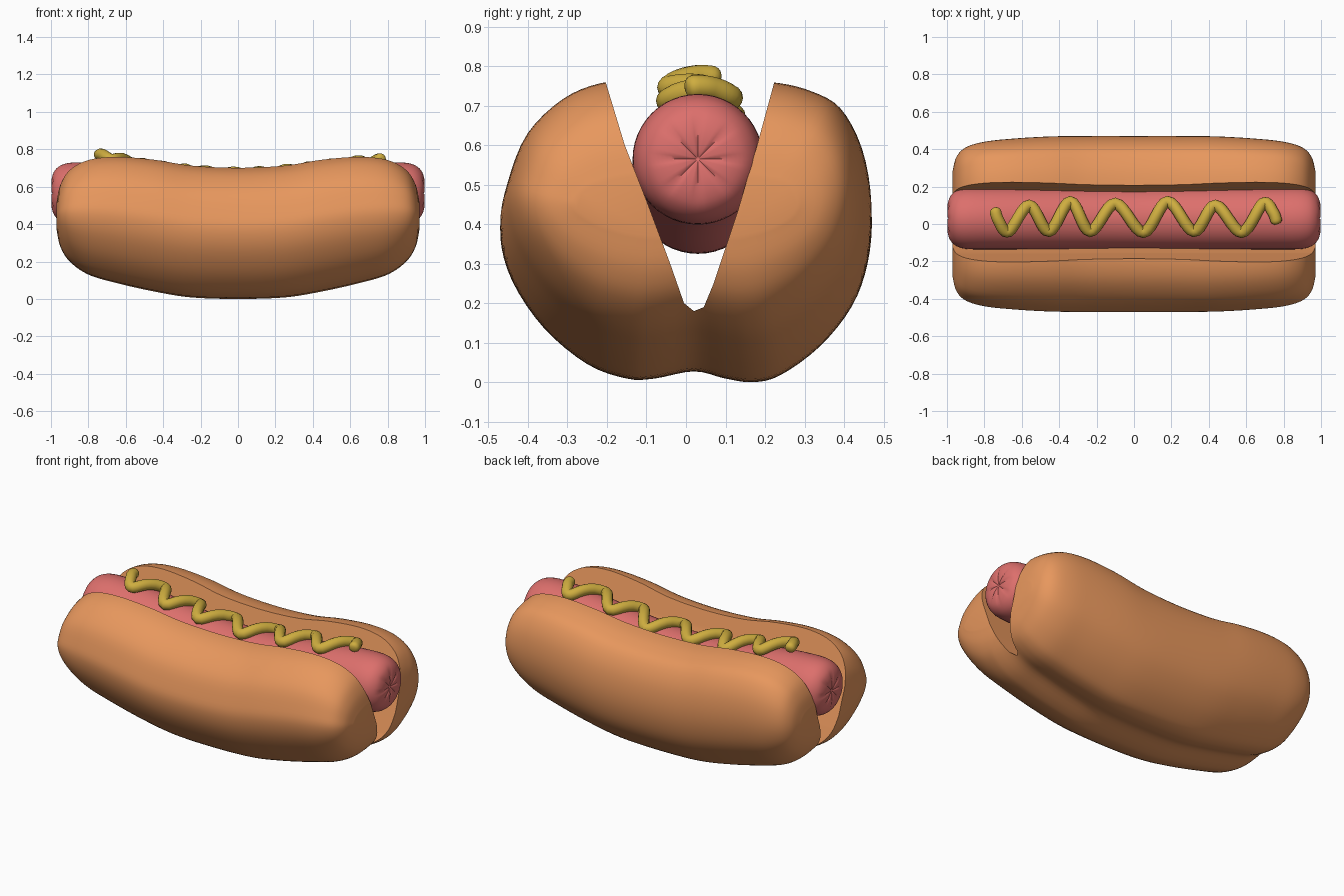
import bpy, math
from math import sin, cos, pi, sqrt
from mathutils import Vector

if "Cube" in bpy.data.objects:
    bpy.data.objects.remove(bpy.data.objects["Cube"])


def material(name, rgb):
    m = bpy.data.materials.new(name)
    m.diffuse_color = (*rgb, 1)
    m.use_nodes = True
    m.node_tree.nodes["Principled BSDF"].inputs["Base Color"].default_value = m.diffuse_color
    return m


def spline(pts, steps, closed=False):
    """Catmull-Rom interpolation through points of any dimension."""
    n = len(pts)
    at = (lambda i: pts[i % n]) if closed else (lambda i: pts[max(0, min(n - 1, i))])
    out = []
    for i in range(n if closed else n - 1):
        for s in range(steps):
            t = s / steps
            out.append(tuple(
                b + 0.5 * t * (c - a + t * (2 * a - 5 * b + 4 * c - d + t * (3 * (b - c) + d - a)))
                for a, b, c, d in zip(at(i - 1), at(i), at(i + 1), at(i + 2))))
    if not closed:
        out.append(tuple(pts[-1]))
    return out


def loft(name, rings, mat, angle=40):
    """Skin a list of equal rings and cap both ends."""
    n = len(rings[0])
    verts = [v for r in rings for v in r]
    faces = [list(range(n))[::-1], list(range(len(verts) - n, len(verts)))]
    for i in range(len(rings) - 1):
        for j in range(n):
            k = (j + 1) % n
            faces.append([i * n + j, i * n + k, (i + 1) * n + k, (i + 1) * n + j])
    me = bpy.data.meshes.new(name)
    me.from_pydata(verts, [], faces)
    ob = bpy.data.objects.new(name, me)
    bpy.context.collection.objects.link(ob)
    if mat:
        me.materials.append(mat)
    return ob


def select(ob):
    bpy.ops.object.select_all(action='DESELECT')
    ob.select_set(True)
    bpy.context.view_layer.objects.active = ob


def smooth(ob, angle):
    select(ob)
    bpy.ops.object.shade_smooth_by_angle(angle=math.radians(angle))


bread = material("bread", (0.80, 0.31, 0.11))
meat = material("meat", (0.72, 0.16, 0.15))
yellow = material("mustard", (0.62, 0.42, 0.05))

# Bun: outer profile (y, z), counter-clockwise seen from +x, with a dip underneath
profile = spline([(0.02, 0.03), (0.10, 0.01), (0.17, 0.0), (0.24, 0.02), (0.34, 0.10),
                  (0.42, 0.21), (0.46, 0.33), (0.47, 0.46), (0.45, 0.59), (0.40, 0.69),
                  (0.33, 0.735), (0.24, 0.76), (0.10, 0.77), (-0.10, 0.77), (-0.22, 0.76),
                  (-0.32, 0.715), (-0.41, 0.62), (-0.455, 0.50), (-0.47, 0.40),
                  (-0.44, 0.28), (-0.36, 0.15), (-0.25, 0.05), (-0.15, 0.01), (-0.08, 0.01)],
                 4, closed=True)
# stations: x, bottom z, top z, width factor
half = [(0.25, 0.008, 0.712, 1.0), (0.45, 0.04, 0.745, 0.995), (0.65, 0.085, 0.762, 0.97),
        (0.80, 0.13, 0.745, 0.935), (0.90, 0.20, 0.69, 0.87), (0.95, 0.28, 0.61, 0.76),
        (0.97, 0.37, 0.52, 0.60)]
stations = [(-s[0], *s[1:]) for s in half[::-1]] + [(0, 0, 0.70, 1.0)] + half
bun = loft("bun", [[(x, y * w, zb + z / 0.765 * (zt - zb)) for y, z in profile]
                   for x, zb, zt, w in spline(stations, 5)], bread)

# V-shaped slot cut through the bun
slot = [(0.02, 0.18), (0.045, 0.19), (0.07, 0.25), (0.13, 0.43), (0.18, 0.60), (0.225, 0.765),
        (0.29, 1.0), (-0.29, 1.0), (-0.205, 0.765), (-0.155, 0.60), (-0.10, 0.46),
        (-0.04, 0.30), (-0.005, 0.20)]
cutter = loft("slot_cutter", [[(x, y, z) for y, z in slot] for x in (-1.2, 1.2)], None)
cutter.hide_render = True
mod = bun.modifiers.new("slot", 'BOOLEAN')
mod.operation = 'DIFFERENCE'
mod.solver = 'EXACT'
mod.object = cutter
select(bun)
bpy.ops.object.modifier_apply(modifier=mod.name)
bpy.data.objects.remove(cutter)
smooth(bun, 40)

# Sausage: sagging tube with blunt, puckered ends
R, CY = 0.165, 0.03


def centre_z(x):
    return 0.565 - 0.075 * cos(min(abs(x) / 0.9, 1) * pi / 2) ** 2


end = [(0.86, 0.165), (0.91, 0.161), (0.95, 0.148), (0.98, 0.122), (0.994, 0.09),
       (0.998, 0.055), (0.994, 0.02), (0.988, 0.004)]
body = [(x / 10, R) for x in range(-8, 9)]
path = spline([(-x, r) for x, r in end[::-1]] + body + end, 3)
rings = []
for x, r in path:
    ring = []
    for j in range(48):
        a = 2 * pi * j / 48
        # shallow radial creases on the end faces
        crease = 0.006 * max(0, cos(8 * a)) ** 3 * sin(pi * min(r / 0.13, 1)) if abs(x) > 0.97 else 0
        ring.append((x - math.copysign(crease, x), CY + r * cos(a), centre_z(x) + r * sin(a)))
    rings.append(ring)
smooth(loft("sausage", rings, meat), 60)

# Mustard: wavy squeeze laid on top of the sausage
wave = [(-0.745, 0.085), (-0.725, 0.02), (-0.67, -0.04), (-0.56, 0.10), (-0.455, -0.04),
        (-0.34, 0.12), (-0.235, -0.04), (-0.10, 0.11), (0.05, -0.045), (0.18, 0.12),
        (0.32, -0.04), (0.435, 0.10), (0.575, -0.045), (0.69, 0.11), (0.745, 0.06), (0.765, 0.0)]
line = []
for x, y in spline(wave, 8):
    lift = 0.022 + 0.028 * max(0, min(1, (-0.5 - x) / 0.24))
    line.append(Vector((x, y, centre_z(x) + sqrt(R * R - (y - CY) ** 2) + lift)))
rings = []
last = len(line) - 1
for i, p in enumerate(line):
    t = (line[min(i + 1, last)] - line[max(i - 1, 0)]).normalized()
    side = t.cross(Vector((0, 0, 1))).normalized()
    up = side.cross(t)
    e = min(i, last - i)
    r = 0.031 * (0.45, 0.75, 0.92, 1)[min(e, 3)]
    rings.append([p + r * (side * cos(2 * pi * j / 14) + up * sin(2 * pi * j / 14))
                  for j in range(14)])
smooth(loft("mustard", rings, yellow), 60)

# Make all normals face outwards
for name in ("bun", "sausage", "mustard"):
    select(bpy.data.objects[name])
    bpy.ops.object.mode_set(mode='EDIT')
    bpy.ops.mesh.select_all(action='SELECT')
    bpy.ops.mesh.normals_make_consistent(inside=False)
    bpy.ops.object.mode_set(mode='OBJECT')
